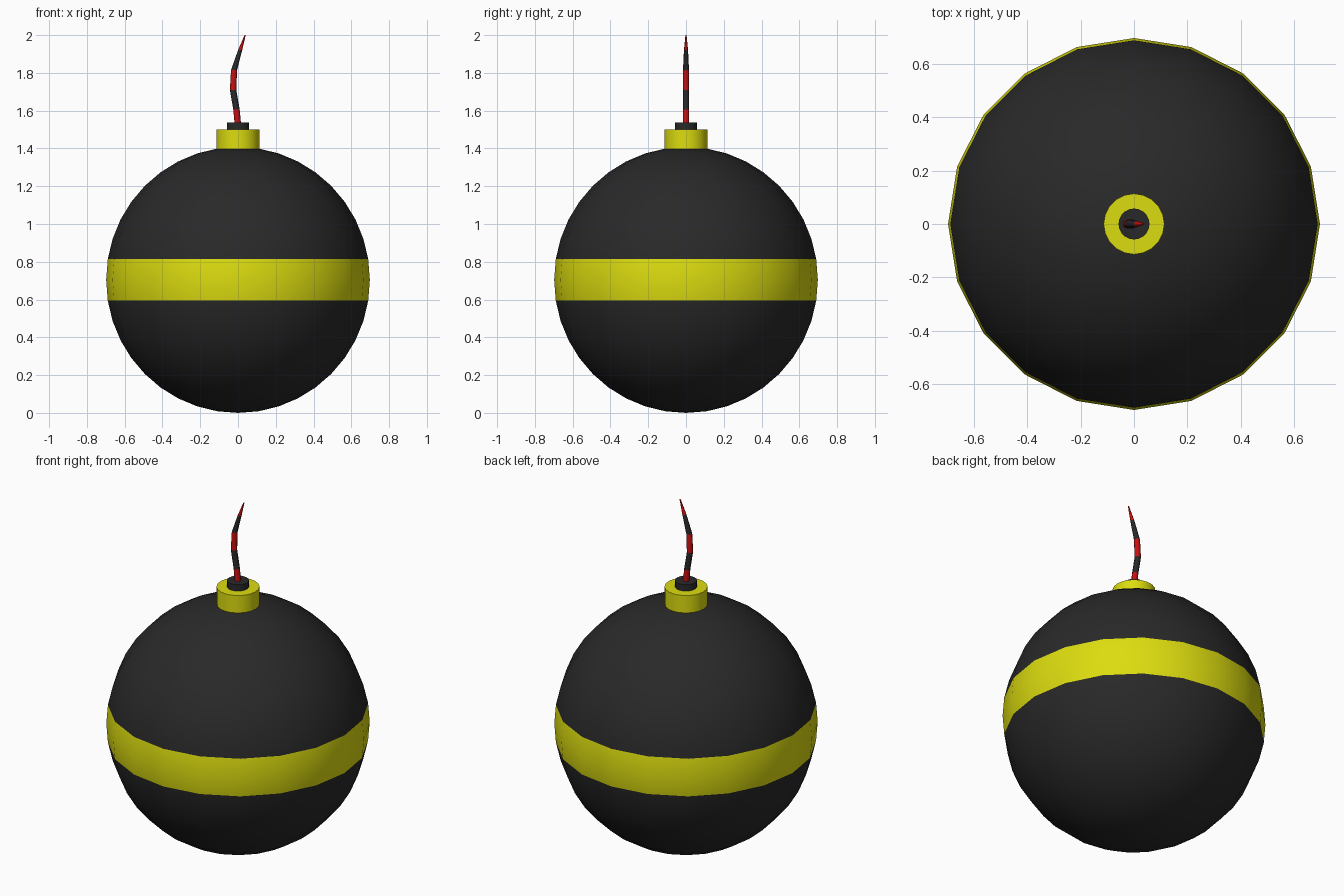
import bpy, bmesh, math

if "Cube" in bpy.data.objects:
    bpy.data.objects.remove(bpy.data.objects["Cube"])


def material(name, rgb):
    m = bpy.data.materials.new(name)
    m.diffuse_color = (*rgb, 1)
    m.use_nodes = True
    m.node_tree.nodes["Principled BSDF"].inputs["Base Color"].default_value = m.diffuse_color
    return m


BLACK = material("black", (0.022, 0.022, 0.022))
YELLOW = material("yellow", (0.72, 0.72, 0.005))
RED = material("red", (0.6, 0.005, 0.005))


def loft(name, rings, sides, mats, pick=lambda i: 0, angle=30):
    """Join horizontal rings (x, z, radius); pick(i) gives the material of section i."""
    bm = bmesh.new()
    loops = []
    for x, z, r in rings:
        if r == 0:
            loops.append([bm.verts.new((x, 0, z))] * sides)
        else:
            loops.append([bm.verts.new((x + r * math.cos(k * math.tau / sides),
                                        r * math.sin(k * math.tau / sides), z))
                          for k in range(sides)])
    for i, (a, b) in enumerate(zip(loops, loops[1:])):
        for k in range(sides):
            n = (k + 1) % sides
            corners = list(dict.fromkeys((a[k], a[n], b[n], b[k])))
            bm.faces.new(corners).material_index = pick(i)
    if rings[0][2]:
        bm.faces.new(loops[0][::-1]).material_index = pick(0)
    if rings[-1][2]:
        bm.faces.new(loops[-1]).material_index = pick(len(rings) - 2)
    bmesh.ops.recalc_face_normals(bm, faces=bm.faces)
    me = bpy.data.meshes.new(name)
    bm.to_mesh(me)
    bm.free()
    for m in mats:
        me.materials.append(m)
    ob = bpy.data.objects.new(name, me)
    bpy.context.collection.objects.link(ob)
    bpy.ops.object.select_all(action='DESELECT')
    ob.select_set(True)
    bpy.context.view_layer.objects.active = ob
    bpy.ops.object.shade_smooth_by_angle(angle=math.radians(angle))
    return ob


# Round body: 20 x 20 sphere, the two middle rows form the yellow band
N, R, H = 20, 0.698, 0.704
ball = [(0, H - H * math.cos(math.pi * i / N),
         0 if i in (0, N) else R * math.sin(math.pi * i / N)) for i in range(N + 1)]
loft("body", ball, 20, [BLACK, YELLOW], lambda i: int(i in (9, 10)))

# Collar and fuse plug on top
loft("collar", [(0, 1.37, 0.114), (0, 1.50, 0.114)], 20, [YELLOW])
loft("fuse_plug", [(0, 1.45, 0.058), (0, 1.537, 0.058)], 20, [BLACK])

# Bent, tapering fuse with alternating stripes
fuse = [(0.0, 1.52, 0.017), (-0.008, 1.605, 0.017), (-0.026, 1.71, 0.017),
        (-0.021, 1.815, 0.016), (0.011, 1.92, 0.011), (0.038, 2.0, 0.003)]
loft("fuse", fuse, 8, [RED, BLACK], lambda i: i % 2, 60)
